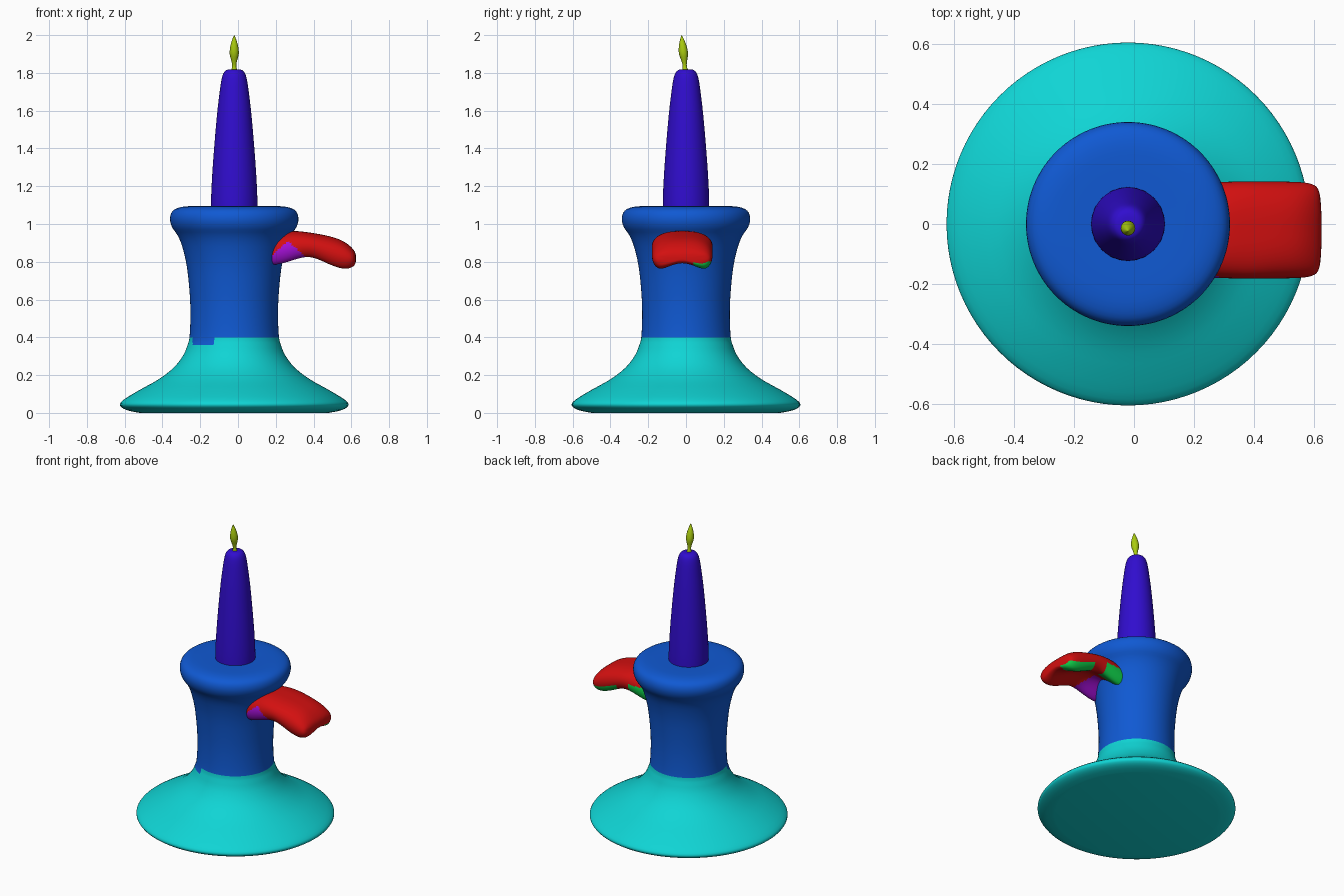
import bpy, bmesh, math
from mathutils import Vector

cube = bpy.data.objects.get("Cube")
if cube:
    bpy.data.objects.remove(cube, do_unlink=True)

AXIS_X = -0.02


def material(name, *rgb):
    m = bpy.data.materials.new(name)
    m.use_nodes = True
    m.diffuse_color = (*rgb, 1)
    m.node_tree.nodes["Principled BSDF"].inputs["Base Color"].default_value = (*rgb, 1)
    return m


teal = material("teal", 0.005, 0.66, 0.66)
blue = material("blue", 0.005, 0.1, 0.65)
indigo = material("indigo", 0.03, 0.004, 0.62)
lime = material("lime", 0.4, 0.6, 0.005)
red = material("red", 0.65, 0.005, 0.005)
purple = material("purple", 0.36, 0.005, 0.65)
green = material("green", 0.005, 0.65, 0.07)


def smooth_path(points, steps=3):
    """Catmull-Rom curve through the profile points."""
    pts = [Vector(p) for p in points]
    pts = [pts[0]] + pts + [pts[-1]]
    out = []
    for a, b, c, d in zip(pts, pts[1:], pts[2:], pts[3:]):
        for k in range(steps):
            t = k / steps
            out.append(0.5 * (2 * b + (c - a) * t + (2 * a - 5 * b + 4 * c - d) * t * t
                              + (3 * b - a - 3 * c + d) * t ** 3))
    return out + [pts[-1]]


def finish(name, bm, mats):
    bmesh.ops.recalc_face_normals(bm, faces=bm.faces)
    mesh = bpy.data.meshes.new(name)
    bm.to_mesh(mesh)
    bm.free()
    for m in mats:
        mesh.materials.append(m)
    mesh.polygons.foreach_set("use_smooth", [True] * len(mesh.polygons))
    obj = bpy.data.objects.new(name, mesh)
    bpy.context.collection.objects.link(obj)
    return obj


def skin(bm, rings):
    """Join closed rings of points with quads and cap both ends."""
    loops = [[bm.verts.new(p) for p in ring] for ring in rings]
    n = len(loops[0])
    for lo, hi in zip(loops, loops[1:]):
        for i in range(n):
            j = (i + 1) % n
            bm.faces.new((lo[i], lo[j], hi[j], hi[i]))
    bm.faces.new(loops[0])
    bm.faces.new(loops[-1])


def lathe(name, profile, mats, sides=96, lean=lambda z: 0):
    bm = bmesh.new()
    rings = []
    for r, z in smooth_path(profile):
        r = max(r, 0.001)
        rings.append([(AXIS_X + r * math.cos(math.tau * i / sides),
                       lean(z) + r * math.sin(math.tau * i / sides), z)
                      for i in range(sides)])
    skin(bm, rings)
    return finish(name, bm, mats)


# Flared foot and waisted body, coloured by height with a small dip at the front
holder = lathe("candle_holder", [
    (0.5, 0), (0.57, 0.015), (0.605, 0.04), (0.585, 0.07), (0.5, 0.122), (0.4, 0.178),
    (0.32, 0.24), (0.27, 0.305), (0.247, 0.36), (0.237, 0.4), (0.232, 0.5), (0.235, 0.62),
    (0.25, 0.77), (0.275, 0.88), (0.3, 0.94), (0.33, 0.985), (0.34, 1.03),
    (0.325, 1.07), (0.28, 1.09), (0.2, 1.095), (0.001, 1.092)], [teal, blue])
for f in holder.data.polygons:
    c = f.center
    dip = c.y < 0 and -0.24 < c.x < -0.13 and c.z > 0.36
    f.material_index = int(c.z > 0.4 or dip)

# Tapered candle
lathe("candle", [(0.123, 1.08), (0.122, 1.15), (0.116, 1.27), (0.105, 1.42), (0.091, 1.58),
                 (0.077, 1.7), (0.066, 1.77), (0.054, 1.803), (0.035, 1.817), (0.001, 1.819)],
      [indigo], 48)

# Slightly leaning flame
lathe("flame", [(0.017, 1.81), (0.011, 1.835), (0.014, 1.86), (0.024, 1.9), (0.021, 1.94),
                (0.011, 1.975), (0.001, 2.0)],
      [lime], 16, lambda z: -0.005 - 0.1 * (z - 1.82))

# Arched handle: each station is x, half width, crown, rim and underside heights
stations = [(0.14, 0.16, 0.93, 0.76, 0.86), (0.22, 0.163, 0.95, 0.765, 0.87),
            (0.29, 0.167, 0.967, 0.79, 0.88), (0.38, 0.167, 0.955, 0.825, 0.875),
            (0.47, 0.167, 0.94, 0.775, 0.85), (0.55, 0.167, 0.917, 0.745, 0.81),
            (0.6, 0.16, 0.88, 0.755, 0.795), (0.627, 0.135, 0.845, 0.785, 0.805)]
rings = []
for x, w, crown, rim, under in stations:
    half = [(0.42, (rim + under) / 2), (0.78, rim), (1.02, rim + 0.4 * (crown - rim)),
            (0.9, rim + 0.82 * (crown - rim)), (0.45, crown)]
    section = [(0, under)] + half + [(0, crown)] + [(-u, z) for u, z in reversed(half)]
    rings.append([(x, -0.02 + u * w, z) for u, z in section])
bm = bmesh.new()
skin(bm, rings)
handle = finish("handle", bm, [red, purple, green])
handle.modifiers.new("round", 'SUBSURF').levels = 3
graph = bpy.context.evaluated_depsgraph_get()
rounded = bpy.data.meshes.new_from_object(handle.evaluated_get(graph))
handle.modifiers.clear()
handle.data = rounded

# Patches at the handle root and beneath its tip
for f in rounded.polygons:
    x, y, z = f.center
    if y < 0 and z < 0.91 - 0.9 * abs(x - 0.265):
        f.material_index = 1
    elif y > 0.05 and x < 0.34 and z < 0.88:
        f.material_index = 2
    elif y > 0.04 and x > 0.43 and f.normal.z < -0.25:
        f.material_index = 2
    else:
        f.material_index = 0
